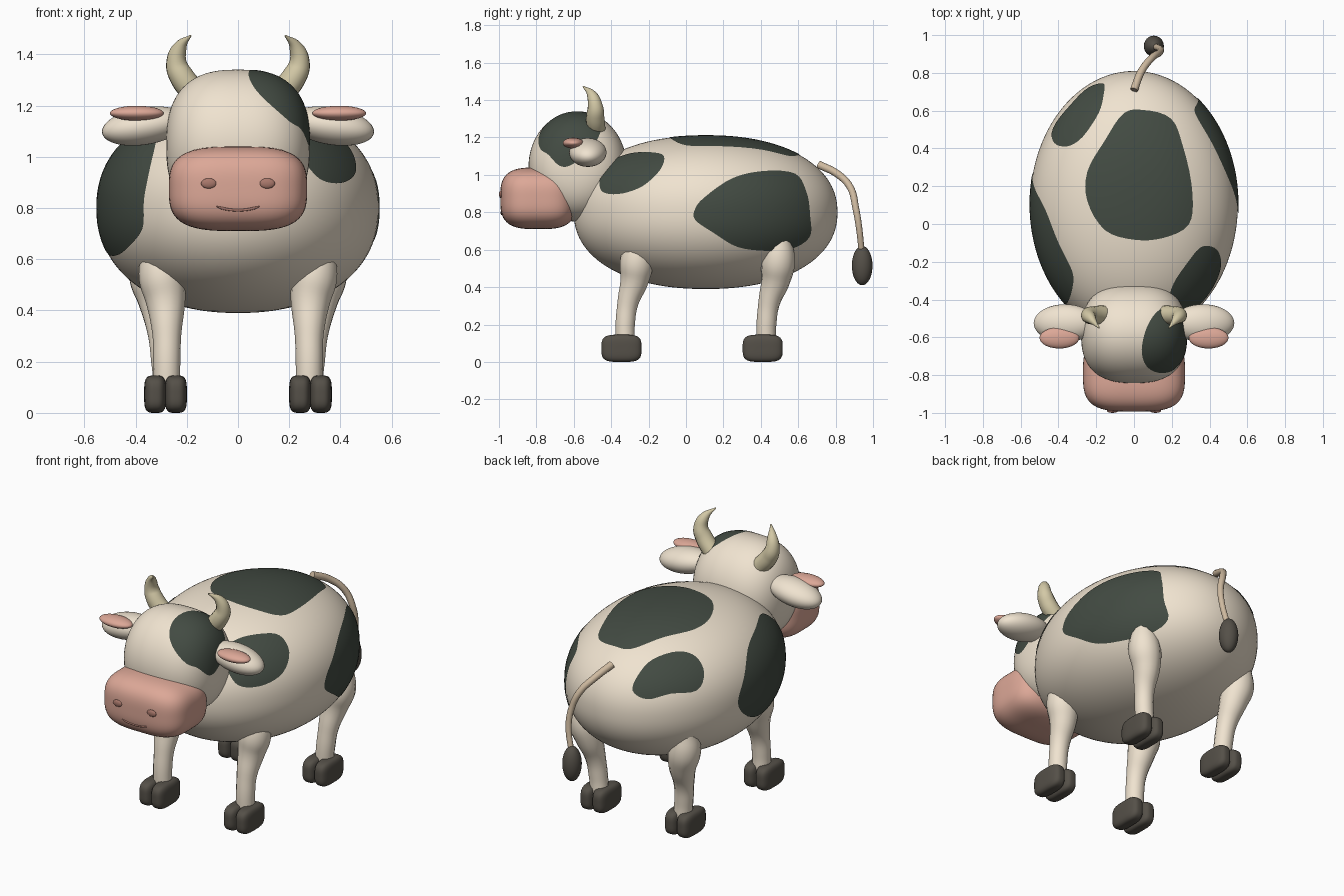
import bpy, bmesh, math
from mathutils import Vector

if "Cube" in bpy.data.objects:
    bpy.data.objects.remove(bpy.data.objects["Cube"])


def material(name, rgb):
    m = bpy.data.materials.new(name)
    m.diffuse_color = (*rgb, 1)
    m.use_nodes = True
    m.node_tree.nodes["Principled BSDF"].inputs["Base Color"].default_value = m.diffuse_color
    return m


CREAM = material("cream", (0.87, 0.77, 0.63))
DARK = material("dark_patch", (0.055, 0.07, 0.055))
PINK = material("pink", (0.72, 0.39, 0.31))
HORN = material("horn", (0.65, 0.58, 0.38))
HOOF = material("hoof", (0.09, 0.08, 0.065))
TAIL = material("tail", (0.62, 0.49, 0.35))
NOSTRIL = material("nostril", (0.4, 0.19, 0.15))


def add_mesh(name, bm, mat, loc=(0, 0, 0)):
    me = bpy.data.meshes.new(name)
    for f in bm.faces:
        f.smooth = True
    bm.to_mesh(me)
    bm.free()
    ob = bpy.data.objects.new(name, me)
    me.materials.append(mat)
    ob.location = loc
    bpy.context.collection.objects.link(ob)
    return ob


def blob(name, c, r, mat, p=2.0, q=2.0, axis=2, segs=40, rot=(0, 0, 0)):
    """Superellipsoid; p rounds the cross-section about axis, q the profile."""
    c, r = Vector(c), Vector(r)

    def fit(d):
        a = [abs(v) for v in d]
        w = a.pop(axis)
        n = ((a[0] ** p + a[1] ** p) ** (q / p) + w ** q) ** (1 / q)
        return Vector(d) / n

    def project(pt, lift=1.0):
        d = Vector(pt) - c
        return c + fit([d[i] / r[i] for i in range(3)]) * r * lift

    bm = bmesh.new()
    bmesh.ops.create_uvsphere(bm, u_segments=segs, v_segments=segs * 2 // 3, radius=1)
    for v in bm.verts:
        v.co = fit(v.co) * r
    ob = add_mesh(name, bm, mat, c)
    ob.rotation_euler = rot
    return project


def patch(name, centre, project, pts, rings=10, sub=4):
    """Smooth closed outline filled with rings and laid on a blob."""
    pts = [Vector(p) for p in pts]
    n = len(pts)
    outline = []
    for i in range(n):
        a, b, c, d = (pts[(i + k) % n] for k in (-1, 0, 1, 2))
        for j in range(sub):
            t = j / sub
            outline.append(0.5 * (2 * b + (c - a) * t + (2 * a - 5 * b + 4 * c - d) * t * t
                                  + (3 * b - a - 3 * c + d) * t ** 3))
    mid = sum(pts, Vector()) / n
    bm = bmesh.new()
    hub = bm.verts.new(project(mid, 1.006))
    prev = None
    for k in range(1, rings + 1):
        ring = [bm.verts.new(project(mid.lerp(o, k / rings), 1.006)) for o in outline]
        for i in range(len(ring)):
            j = (i + 1) % len(ring)
            bm.faces.new((prev[i], ring[i], ring[j], prev[j]) if prev else (hub, ring[i], ring[j]))
        prev = ring
    bm.normal_update()
    bm.faces.ensure_lookup_table()
    if bm.faces[0].normal.dot(mid - Vector(centre)) < 0:
        bmesh.ops.reverse_faces(bm, faces=bm.faces[:])
    add_mesh(name, bm, DARK)


def tube(name, pts, mat, res=6):
    """Tapered tube through points (x, y, z, radius)."""
    cu = bpy.data.curves.new(name, 'CURVE')
    cu.dimensions = '3D'
    cu.bevel_depth, cu.bevel_resolution = 1.0, 5
    cu.resolution_u, cu.use_fill_caps = res, True
    sp = cu.splines.new('BEZIER')
    sp.radius_interpolation = 'CARDINAL'
    sp.bezier_points.add(len(pts) - 1)
    for b, (x, y, z, r) in zip(sp.bezier_points, pts):
        b.co, b.radius = (x, y, z), r
        b.handle_left_type = b.handle_right_type = 'AUTO'
    ob = bpy.data.objects.new(name, cu)
    cu.materials.append(mat)
    bpy.context.collection.objects.link(ob)
    bpy.ops.object.select_all(action='DESELECT')
    ob.select_set(True)
    bpy.context.view_layer.objects.active = ob
    bpy.ops.object.convert(target='MESH')
    bpy.ops.object.shade_smooth_by_angle(angle=math.radians(50))


# Body
BC, BR = (0, 0.105, 0.8), (0.55, 0.705, 0.41)
body = blob("body", BC, BR, CREAM, q=2.2, segs=96)


def on_body(axis, sign, pts):
    """Lift outline points drawn in the side (y, z) or top (x, y) view."""
    out = []
    for p in pts:
        p = list(p)
        p.insert(axis, BC[axis])
        s = sum(((p[i] - BC[i]) / BR[i]) ** 2 for i in range(3))
        p[axis] += sign * BR[axis] * math.sqrt(max(0.0, 1 - s))
        out.append(p)
    return out


# Body patches
body_patches = [
    ("back_patch", 2, 1, [(.05, .585), (-.05, .57), (-.15, .43), (-.24, .27), (-.24, .12), (-.15, -.03),
                          (0, -.08), (.15, -.07), (.28, 0), (.30, .15), (.25, .40), (.19, .54)]),
    ("rump_patch", 2, 1, [(-.16, .73), (-.24, .71), (-.33, .62), (-.42, .5), (-.41, .42), (-.34, .40),
                          (-.26, .45), (-.18, .57), (-.155, .67)]),
    ("flank_patch", 0, 1, [(.1, .88), (.05, .82), (.05, .76), (.15, .69), (.27, .62), (.42, .6), (.55, .61),
                           (.65, .67), (.66, .78), (.63, .92), (.57, 1.0), (.42, 1.015), (.25, .98)]),
    ("shoulder_patch", 0, 1, [(-.45, .94), (-.42, .90), (-.33, .90), (-.22, .94), (-.13, 1.02),
                              (-.11, 1.09), (-.18, 1.11), (-.3, 1.10), (-.4, 1.05)]),
    ("side_patch", 0, -1, [(-.24, 1.07), (-.1, 1.07), (.08, 1.03), (.2, .92), (.27, .8), (.2, .7), (.05, .63),
                           (-.12, .62), (-.27, .65), (-.4, .72), (-.42, .83), (-.4, .93), (-.33, 1.02)]),
]
for name, axis, sign, pts in body_patches:
    patch(name, BC, body, on_body(axis, sign, pts))

# Head with eye patch
HC = (0, -0.58, 1.045)
head = blob("head", HC, (0.28, 0.262, 0.295), CREAM, q=2.6, axis=0, segs=72)
patch("head_patch", HC, head, [
    (.04, -.66, 1.32), (.06, -.74, 1.26), (.12, -.78, 1.2), (.2, -.78, 1.14), (.25, -.74, 1.11),
    (.28, -.68, 1.05), (.28, -.62, 1.05), (.28, -.54, 1.11), (.27, -.48, 1.18), (.23, -.45, 1.24),
    (.14, -.45, 1.29), (.07, -.54, 1.33)])

# Muzzle, nostrils and mouth
muzzle = blob("muzzle", (0, -0.79, 0.875), (0.27, 0.203, 0.165), PINK, p=3.4, q=3.2, segs=64)
for s in (-1, 1):
    n = muzzle((s * 0.12, -1.0, 0.897))
    blob("nostril", n, (0.03, 0.01, 0.02), NOSTRIL, segs=24)
mouth = []
for i in range(9):
    u = i / 4 - 1
    m = muzzle((u * 0.09, -1.0, 0.785 + 0.017 * u * u))
    mouth.append((*m, 0.005 if abs(u) < 1 else 0.002))
tube("mouth", mouth, NOSTRIL, 3)

for s in (-1, 1):
    # Ears
    blob("ear", (s * 0.365, -0.525, 1.12), (0.168, 0.1, 0.073), CREAM, rot=(0, s * 0.16, 0))
    blob("inner_ear", (s * 0.395, -0.603, 1.17), (0.105, 0.056, 0.029), PINK)
    # Horns
    tube("horn", [(s * .16, -.48, 1.24, .05), (s * .215, -.485, 1.305, .049), (s * .24, -.485, 1.365, .041),
                  (s * .225, -.505, 1.43, .026), (s * .185, -.55, 1.473, .004)], HORN)
    # Legs and cloven hooves
    for name, dy, flare in (("front", 0, 0), ("back", 0.755, 0.045)):
        path = [(.278, -.325, .1, .052), (.278, -.325, .2, .053), (.278, -.31, .32, .058),
                (.283, -.275, .44, .078), (.298, -.262, .55, .09), (.30, -.255, .68, .06)]
        tube(name + "_leg", [(s * (x + flare * max(0, z - .1) / .5), y + dy, z, r) for x, y, z, r in path], CREAM)
        for x in (0.2425, 0.3235):
            blob(name + "_hoof", (s * x, -0.345 + dy, 0.073), (0.043, 0.107, 0.073), HOOF, p=3.2, q=3.8)

# Tail and tuft
tube("tail", [(0, .71, 1.055, .021), (.04, .81, 1.005, .02), (.095, .88, .93, .019), (.135, .908, .82, .018),
              (.14, .925, .72, .017), (.11, .94, .58, .016)], TAIL)
blob("tail_tuft", (0.105, 0.942, 0.515), (0.053, 0.055, 0.105), HOOF)
